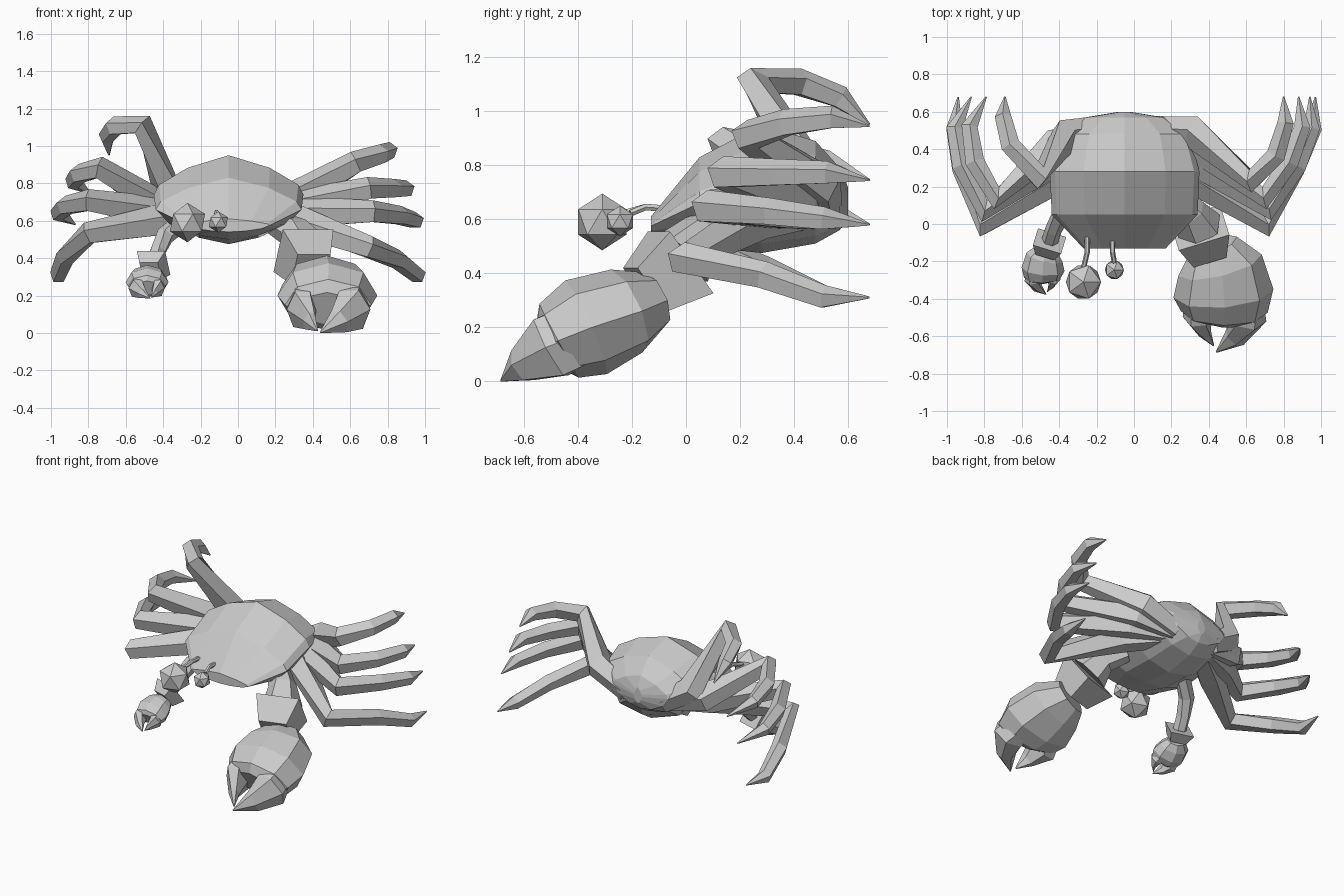
import bpy, bmesh, math
from mathutils import Vector

if "Cube" in bpy.data.objects:
    bpy.data.objects.remove(bpy.data.objects["Cube"])


def loft(name, rings):
    """Skin a list of equal-length point rings and cap both ends."""
    bm = bmesh.new()
    vs = [[bm.verts.new(p) for p in r] for r in rings]
    n = len(rings[0])
    for a, b in zip(vs, vs[1:]):
        for i in range(n):
            j = (i + 1) % n
            bm.faces.new((a[i], a[j], b[j], b[i]))
    bm.faces.new(vs[0])
    bm.faces.new(vs[-1])
    bmesh.ops.recalc_face_normals(bm, faces=bm.faces)
    me = bpy.data.meshes.new(name)
    bm.to_mesh(me)
    bm.free()
    ob = bpy.data.objects.new(name, me)
    bpy.context.collection.objects.link(ob)
    return ob


def tube(name, path, sides=6, phase=0.0):
    """Faceted limb; path entries are (x, y, z, half_width, half_height)."""
    pts = [Vector(p[:3]) for p in path]
    rings = []
    for i, p in enumerate(path):
        t = Vector((0, 0, 0))
        if i > 0:
            t += (pts[i] - pts[i - 1]).normalized()
        if i < len(pts) - 1:
            t += (pts[i + 1] - pts[i]).normalized()
        t.normalize()
        side = t.cross(Vector((0, 0, 1))).normalized()
        up = side.cross(t)
        rings.append([pts[i] + side * p[3] * math.cos(a) + up * p[4] * math.sin(a)
                      for a in (phase + 2 * math.pi * k / sides for k in range(sides))])
    return loft(name, rings)


# shell: cross-sections from face to back
CX = -0.05
half = [(0, 1), (.55, .68), (.93, .25), (1, 0), (.8, -.5), (.4, -.87), (0, -1)]
profile = half + [(-x, z) for x, z in half[-2:0:-1]]
stations = [(-.13, .22, .61, .575, .54), (.05, .39, .83, .66, .50),
            (.28, .40, .95, .74, .475), (.48, .345, .89, .72, .51),
            (.57, .21, .79, .68, .56), (.60, .03, .72, .66, .61)]
rings = []
for y, w, top, rim, bot in stations:
    rings.append([(CX + w * x, y, rim + z * ((top - rim) if z > 0 else (rim - bot)))
                  for x, z in profile])
loft("shell", rings)

# walking legs: knee, two joints and tip
right_legs = [
    [(.63, .23, .91), (.76, .37, .955), (.81, .54, .975), (.80, .68, .945)],
    [(.70, .14, .77), (.83, .33, .77), (.90, .52, .77), (.88, .68, .745)],
    [(.72, .08, .645), (.87, .31, .625), (.95, .51, .60), (.94, .68, .58)],
    [(.70, -.01, .455), (.86, .29, .39), (.96, .51, .31), (.97, .68, .31)]]
left_legs = [
    [(-.51, .25, 1.11), (-.66, .42, 1.105), (-.70, .57, 1.05), (-.69, .68, .95)],
    [(-.74, .14, .88), (-.85, .33, .85), (-.88, .52, .81), (-.79, .68, .745)],
    [(-.80, .07, .705), (-.92, .31, .68), (-.96, .51, .64), (-.87, .68, .58)],
    [(-.80, -.01, .53), (-.92, .29, .41), (-.96, .51, .31), (-.94, .68, .31)]]
right_hips = [(.32, .49, .73), (.33, .42, .68), (.33, .34, .64), (.31, .25, .60)]
left_hips = [(-.37, .47, .74), (-.43, .42, .68), (-.43, .34, .64), (-.41, .25, .60)]
radii = [.07, .09, .064, .054, .046, .004]
for label, s, hips, legs in (("right", 1, right_hips, right_legs),
                             ("left", -1, left_hips, left_legs)):
    for i, (hip, joints) in enumerate(zip(hips, legs)):
        pts = [(CX + s * .14, .51 - .03 * i, .62), hip] + joints
        tube(f"{label}_leg_{i + 1}", [(*p, r, r) for p, r in zip(pts, radii)], 5, math.pi / 2)

# claws: the small one is a mirrored, reduced copy of the big one
claw_parts = {
    "wrist": ([(.35, -.02, .44, .20, .20), (.39, -.15, .34, .13, .14)], 4, math.pi / 4),
    "palm": ([(.42, -.12, .30, .14, .11), (.46, -.22, .26, .23, .165),
              (.478, -.37, .20, .268, .19), (.483, -.47, .15, .232, .155),
              (.48, -.505, .13, .16, .10)], 8, 0),
    "outer_finger": ([(.59, -.40, .175, .10, .13), (.605, -.50, .125, .105, .135),
                      (.54, -.605, .06, .062, .072), (.44, -.685, .002, .004, .004)], 6, 0),
    "inner_finger": ([(.36, -.40, .175, .09, .12), (.34, -.49, .125, .08, .125),
                      (.38, -.585, .065, .035, .06), (.425, -.65, .012, .004, .004)], 6, 0)}
K = .43
for part, (path, n, ph) in claw_parts.items():
    tube("big_claw_" + part, path, n, ph)
    f = 1.3 if part == "wrist" else 1
    small = [(-.485 - K * (x - .475) - .02 * (f > 1), -.375 + K * (y + .68),
              .185 + K * z, K * w * f, K * h * f)
             for x, y, z, w, h in path]
    tube("small_claw_" + part, small, n, ph)

# claw arms
tube("big_claw_arm", [(.20, .16, .59, .07, .07), (.30, .06, .54, .09, .09),
                      (.35, -.02, .45, .13, .13)], 6)
tube("small_claw_arm", [(-.29, .13, .60, .05, .05), (-.39, .05, .52, .05, .05),
                        (-.43, -.03, .435, .045, .045), (-.45, -.09, .37, .045, .045)], 6)

# eyes on curved stalks
for name, (x, y, z), r in (("big_eye", (-.27, -.31, .59), .105),
                           ("small_eye", (-.105, -.245, .593), .057)):
    bpy.ops.mesh.primitive_ico_sphere_add(subdivisions=1, radius=r, location=(x, y, z))
    bpy.context.object.name = name
    x2 = x + (.02 if r > .1 else -.01)
    tube(name + "_stalk", [(x, y + r * .7, z + .03, .014, .014),
                           (x2, -.15, .645, .014, .014),
                           (x2, -.08, .64, .014, .014),
                           (x2, -.02, .61, .014, .014)], 6)
